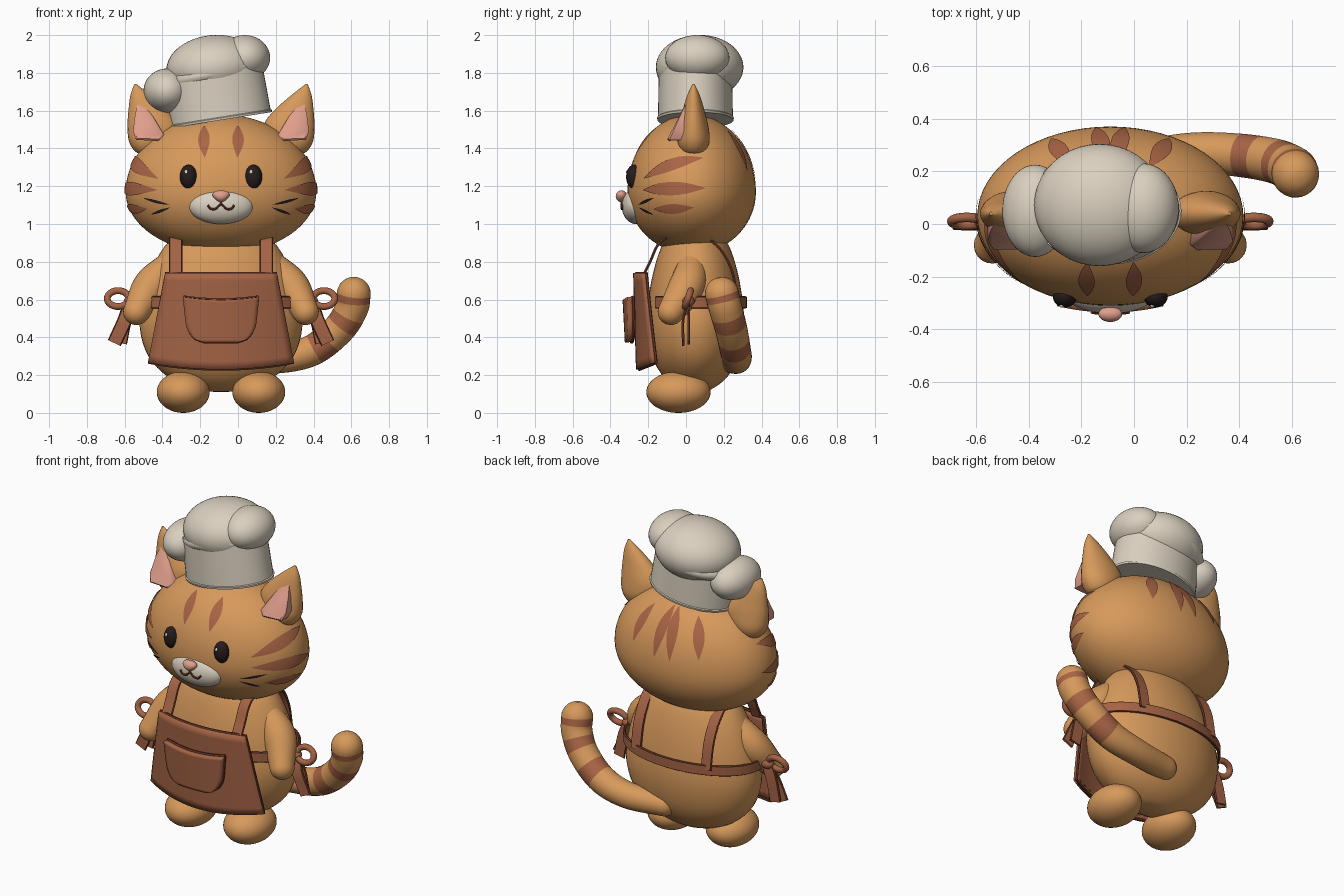
import bpy, bmesh
from math import sin, cos, pi, sqrt, radians
from mathutils import Vector, Matrix

if "Cube" in bpy.data.objects:
    bpy.data.objects.remove(bpy.data.objects["Cube"])

CX = -0.09          # the body axis sits left of the origin to make room for the tail
parts = []


def material(name, rgb):
    m = bpy.data.materials.new(name)
    m.use_nodes = True
    m.diffuse_color = (*rgb, 1)
    m.node_tree.nodes["Principled BSDF"].inputs["Base Color"].default_value = (*rgb, 1)
    return m


FUR = material("orange fur", (0.68, 0.32, 0.105))
STRIPE = material("dark stripe", (0.40, 0.13, 0.06))
LEATHER = material("brown leather", (0.37, 0.125, 0.06))
TRIM = material("dark trim", (0.16, 0.045, 0.022))
CREAM = material("cream cloth", (0.70, 0.63, 0.52))
PINK = material("soft pink", (0.74, 0.34, 0.26))
BLACK = material("near black", (0.018, 0.011, 0.012))
WHITE = material("white", (0.9, 0.9, 0.9))


def finish(name, bm, *mats):
    mesh = bpy.data.meshes.new(name)
    bm.to_mesh(mesh)
    bm.free()
    for m in mats:
        mesh.materials.append(m)
    ob = bpy.data.objects.new(name, mesh)
    ob.location.x = CX
    bpy.context.collection.objects.link(ob)
    parts.append(ob)
    return ob


def ellipsoid(name, c, r, mat, tilt=0, lower=1, taper=0, seg=40):
    bm = bmesh.new()
    bmesh.ops.create_uvsphere(bm, u_segments=seg, v_segments=seg * 2 // 3, radius=1)
    for v in bm.verts:
        if v.co.z < 0:
            v.co.z *= lower
        v.co.x *= 1 + taper * v.co.z
        v.co = Vector((v.co.x * r[0], v.co.y * r[1], v.co.z * r[2]))
    bm.transform(Matrix.Translation(c) @ Matrix.Rotation(radians(tilt), 4, "Y"))
    return finish(name, bm, mat)


def skin(name, rings, *mats, closed=False, banded=lambda i: 0):
    """Joins equal rings of points into a solid; banded picks the colour of each ring."""
    bm = bmesh.new()
    rows = [[bm.verts.new(p) for p in ring] for ring in rings]
    n = len(rows[0])
    for i in range(len(rows) if closed else len(rows) - 1):
        a, b = rows[i], rows[(i + 1) % len(rows)]
        for j in range(n):
            k = (j + 1) % n
            bm.faces.new((a[j], a[k], b[k], b[j])).material_index = banded(i)
    if not closed:
        bm.faces.new(rows[0])
        bm.faces.new(rows[-1])
    bmesh.ops.recalc_face_normals(bm, faces=bm.faces)
    return finish(name, bm, *mats)


def loft(name, profile, mat, seg=40, place=Matrix()):
    """Stacked ellipses given as (x, y, z, rx, ry)."""
    turn = [2 * pi * i / seg for i in range(seg)]
    return skin(name, [[place @ Vector((x + a * cos(t), y + b * sin(t), z)) for t in turn]
                       for x, y, z, a, b in profile], mat)


def spline(pts, sub):
    """Smooth path through points of any dimension."""
    p = [Vector(q) for q in pts]
    p = [2 * p[0] - p[1]] + p + [2 * p[-1] - p[-2]]
    out = []
    for a, b, c, d in zip(p, p[1:], p[2:], p[3:]):
        for i in range(sub):
            t = i / sub
            out.append(0.5 * (2 * b + (c - a) * t + (2 * a - 5 * b + 4 * c - d) * t * t
                              + (3 * b - a - 3 * c + d) * t ** 3))
    return out + [p[-2]]


def circle(r, n=12):
    return [(r * cos(2 * pi * i / n), r * sin(2 * pi * i / n)) for i in range(n)]


def flat(w, h):
    return [(w, h), (-w, h), (-w, -h), (w, -h)]


def sweep(name, path, section, *mats, ref=(0, 0, 1), radii=None, closed=False, cap=False, **kw):
    path, n = [Vector(p) for p in path], len(path)
    radii = radii or [1] * n
    rings = []

    def ring(p, t, r):
        u = (Vector(ref) - t * t.dot(Vector(ref))).normalized()
        v = t.cross(u)
        return [p + r * (u * x + v * y) for x, y in section]
    for i, p in enumerate(path):
        a, b = (path[i - 1], path[(i + 1) % n]) if closed else (path[max(i - 1, 0)], path[min(i + 1, n - 1)])
        t, r = (b - a).normalized(), radii[i]
        dome = [(r * sin(k * pi / 14), r * cos(k * pi / 14)) for k in range(1, 7)]
        if cap and i == 0:
            rings += [ring(p - t * d, t, e) for d, e in reversed(dome)]
        rings.append(ring(p, t, r))
        if cap and i == n - 1:
            rings += [ring(p + t * d, t, e) for d, e in dome]
    return skin(name, rings, *mats, closed=closed, **kw)


def strap(name, path, w, ref):
    """Leather ribbon with a dark raised edge on both sides."""
    sweep(name, path, flat(w, 0.007), LEATHER, ref=ref)
    for e in (-1, 1):
        sweep(name + "_edge", path, [(x + e * w, y) for x, y in circle(0.008, 6)], TRIM, ref=ref)


def panel(name, point, nu, nv, thick):
    """Curved leather sheet over (u, v), with a dark piped border."""
    bm = bmesh.new()
    g = [[bm.verts.new(point(2 * i / nu - 1, j / nv)) for i in range(nu + 1)] for j in range(nv + 1)]
    for j in range(nv):
        for i in range(nu):
            bm.faces.new((g[j][i], g[j + 1][i], g[j + 1][i + 1], g[j][i + 1]))
    rim = ([v.co.copy() for v in g[0]] + [r[-1].co.copy() for r in g[1:]]
           + [v.co.copy() for v in g[-1][-2::-1]] + [r[0].co.copy() for r in g[-2:0:-1]])
    mod = finish(name, bm, LEATHER).modifiers.new("thickness", "SOLIDIFY")
    mod.thickness = thick
    sweep(name + "_piping", rim, circle(0.008, 6), TRIM, ref=(0, 1, 0), closed=True)


# Head
HEAD, HR, LOW = Vector((0, 0.03, 1.17)), (0.505, 0.34, 0.41), 0.8
ellipsoid("head", HEAD, HR, FUR, lower=LOW, seg=64)


def on_head(p, lift):
    d = p - HEAD
    rz = HR[2] * (LOW if d.z < 0 else 1)
    return HEAD + d * (lift / sqrt((d.x / HR[0]) ** 2 + (d.y / HR[1]) ** 2 + (d.z / rz) ** 2))


def leaf(name, a, b, w, mat, n=16):
    """Pointed marking laid on the head from a to b."""
    a, b = Vector(a), Vector(b)
    bm = bmesh.new()
    rows = []
    for i in range(n + 1):
        p = a.lerp(b, i / n)
        side = (b - a).cross(p - HEAD).normalized() * (w / 2 * (0.03 + sin(pi * i / n)))
        rows.append([bm.verts.new(on_head(p + side * k, 1.012)) for k in (-1, -0.5, 0, 0.5, 1)])
    for r, q in zip(rows, rows[1:]):
        for k in range(4):
            f = bm.faces.new((r[k], r[k + 1], q[k + 1], q[k]))
            f.normal_update()
            if f.normal.dot(f.calc_center_median() - HEAD) < 0:
                f.normal_flip()
    finish(name, bm, mat)


# Body
loft("body", [(0, 0.05, z, r, r * 0.6) for z, r in spline(
    [(0.11, 0.02), (0.125, 0.14), (0.19, 0.28), (0.3, 0.385), (0.45, 0.43), (0.6, 0.415),
     (0.75, 0.37), (0.88, 0.3), (0.98, 0.2)], 4)], FUR, 48)

for s in (-1, 1):
    # Face
    ellipsoid("eye", (s * 0.172, -0.275, 1.25), (0.046, 0.042, 0.064), BLACK, seg=24)
    ellipsoid("eye_glint", (s * 0.172 - 0.012, -0.31, 1.275), (0.009, 0.007, 0.011), WHITE, seg=12)
    leaf("whisker_upper", (s * 0.26, -0.24, 1.105), (s * 0.39, -0.16, 1.14), 0.014, BLACK)
    leaf("whisker_lower", (s * 0.26, -0.24, 1.09), (s * 0.37, -0.17, 1.05), 0.014, BLACK)
    # Fur markings
    leaf("forehead_stripe", (s * 0.09, -0.15, 1.53), (s * 0.085, -0.27, 1.35), 0.058, STRIPE)
    leaf("cheek_stripe_top", (s * 0.33, -0.22, 1.24), (s * 0.45, 0.09, 1.35), 0.06, STRIPE)
    leaf("cheek_stripe_middle", (s * 0.33, -0.22, 1.18), (s * 0.5, 0.1, 1.19), 0.06, STRIPE)
    leaf("cheek_stripe_bottom", (s * 0.39, -0.17, 1.08), (s * 0.48, 0.04, 1.09), 0.05, STRIPE)
    leaf("nape_stripe", (s * 0.015, 0.22, 1.53), (s * 0.05, 0.35, 1.24), 0.06, STRIPE)
    leaf("back_stripe", (s * 0.15, 0.22, 1.5), (s * 0.22, 0.32, 1.28), 0.06, STRIPE)
    # Ears
    loft("ear", [(s * x, 0.04, z, a, b) for x, z, a, b in spline(
        [(0.39, 1.365, 0.02, 0.02), (0.385, 1.385, 0.07, 0.06), (0.37, 1.44, 0.118, 0.085),
         (0.36, 1.52, 0.135, 0.078), (0.385, 1.6, 0.105, 0.058), (0.425, 1.68, 0.055, 0.034),
         (0.453, 1.74, 0.006, 0.006)], 4)], FUR, 28)
    shape = [(0.435, 1.66), (0.455, 1.58), (0.466, 1.49), (0.45, 1.445), (0.32, 1.44), (0.30, 1.47), (0.36, 1.57)]
    skin("inner_ear", [[(s * (0.4 + (x - 0.4) * k), 0.45 * (z - 1.44) - 0.09 + d, 1.52 + (z - 1.52) * k)
                        for x, z in shape] for k, d in ((0.88, -0.008), (1, 0), (1, 0.06))], PINK)
    # Limbs
    arm = spline([(s * 0.26, 0.035, 0.79, 0.075), (s * 0.37, 0.005, 0.67, 0.096), (s * 0.448, -0.08, 0.535, 0.07)], 8)
    sweep("arm", [p[:3] for p in arm], circle(1, 24), FUR, ref=(0, 1, 0), radii=[p[3] for p in arm], cap=True)
    ellipsoid("foot", (s * 0.2, -0.04, 0.11), (0.14, 0.17, 0.11), FUR)
    # Shoulder straps and side bows
    strap("shoulder_strap", spline([(s * 0.24, y, z) for y, z in (
        (-0.225, 0.73), (-0.19, 0.8), (-0.13, 0.91), (0.02, 0.97), (0.16, 0.89), (0.24, 0.76), (0.275, 0.59))], 5),
        0.028, (1, 0, 0))
    sweep("bow_loop", [(s * 0.545 + 0.057 * cos(a), 0.01 + 0.015 * sin(a), 0.605 + 0.042 * sin(a))
                       for a in (2 * pi * i / 28 for i in range(28))], circle(0.018), LEATHER, ref=(0, 1, 0), closed=True)
    ellipsoid("bow_knot", (s * 0.475, 0.01, 0.59), (0.04, 0.035, 0.03), LEATHER, seg=20)
    for y, x in ((-0.015, 0.565), (0.015, 0.535)):
        strap("bow_ribbon", spline([(s * 0.475, 0.01, 0.58), (s * 0.51, y, 0.49), (s * x, y, 0.37)], 5),
              0.03, (1, 0, 0))

# Muzzle, nose and mouth
ellipsoid("muzzle", (0, -0.265, 1.095), (0.17, 0.075, 0.095), CREAM)
ellipsoid("nose", (0, -0.342, 1.147), (0.043, 0.03, 0.031), PINK, taper=0.35, seg=24)


def on_muzzle(x, z):
    return (x, -0.265 - 0.077 * sqrt(1 - (x / 0.17) ** 2 - ((z - 1.095) / 0.095) ** 2), z)


mouth = [(0.07, 1.1), (0.055, 1.081), (0.028, 1.081), (0, 1.107)]
for s in (-1, 1):
    sweep("mouth", [on_muzzle(s * x, z) for x, z in spline(mouth, 5)], circle(0.006, 8), TRIM, ref=(0, 1, 0))
sweep("mouth_line", [on_muzzle(0, 1.105), on_muzzle(0, 1.135)], circle(0.006, 8), TRIM, ref=(0, 1, 0))

# Tail with dark bands
tail = spline([(0.07, 0.24, 0.28, 0.07), (0.3, 0.27, 0.285, 0.076), (0.48, 0.262, 0.33, 0.082),
               (0.62, 0.24, 0.44, 0.085), (0.69, 0.21, 0.55, 0.088), (0.703, 0.19, 0.63, 0.09)], 10)
sweep("tail", [p[:3] for p in tail], circle(1, 28), FUR, STRIPE, ref=(0, 1, 0.3), radii=[p[3] for p in tail],
      cap=True, banded=lambda i: int(any(a <= i - 6 < a + 5 for a in (21, 32, 45))))

# Apron, pocket and stitching


def apron_point(u, v):
    x = u * (0.29 + 0.09 * v)
    return (x, -0.262 + 0.015 * v + 0.62 * x * x, 0.74 - v * (0.475 + 0.035 * (1 - u * u)))


def pocket_point(u, v):
    corner = max(0, (v - 0.55) / 0.45)
    x = u * (0.195 - 0.025 * v - 0.08 * (1 - sqrt(1 - corner ** 2)))
    return (x, -0.302 + 0.012 * v + 0.62 * x * x, 0.615 - 0.24 * v - 0.015 * (1 - u * u) * (1 - v))


panel("apron", apron_point, 20, 12, -0.018)
panel("pocket", pocket_point, 16, 16, -0.034)
for i in range(15):
    u = (i - 7) / 8
    sweep("hem_stitch", [Vector(apron_point(u + d, 0.94)) - Vector((0, 0.002, 0)) for d in (-0.03, 0.03)],
          flat(0.003, 0.003), TRIM)

# Waist belt around the back
strap("waist_belt", [(0.44 * cos(a), 0.05 + 0.265 * sin(a), 0.585)
                     for a in (radians(-52 + 284 * i / 48) for i in range(49))], 0.025, (0, 0, 1))

# Hat: tilted band and soft puffs
tilt = Matrix.Translation((0, 0.05, 1.55)) @ Matrix.Rotation(radians(-9), 4, "Y")
loft("hat_band", [(0, 0, z, r, r * 0.74) for z, r in
                  ((0, 0.255), (0, 0.272), (0.012, 0.275), (0.016, 0.268), (0.26, 0.262))], CREAM, 48, tilt)
ellipsoid("hat_puff_base", (-0.04, 0.07, 1.80), (0.265, 0.225, 0.085), CREAM, tilt=-13)
ellipsoid("hat_puff_top", (-0.04, 0.072, 1.83), (0.25, 0.232, 0.17), CREAM, tilt=-6)
ellipsoid("hat_puff_left", (0.125, 0.06, 1.88), (0.135, 0.17, 0.12), CREAM)
ellipsoid("hat_puff_right", (-0.285, 0.05, 1.705), (0.125, 0.175, 0.118), CREAM)

# Smooth shading with sharp edges kept
bpy.ops.object.select_all(action="DESELECT")
for ob in parts:
    ob.select_set(True)
bpy.context.view_layer.objects.active = parts[0]
bpy.ops.object.shade_smooth_by_angle(angle=radians(40))
